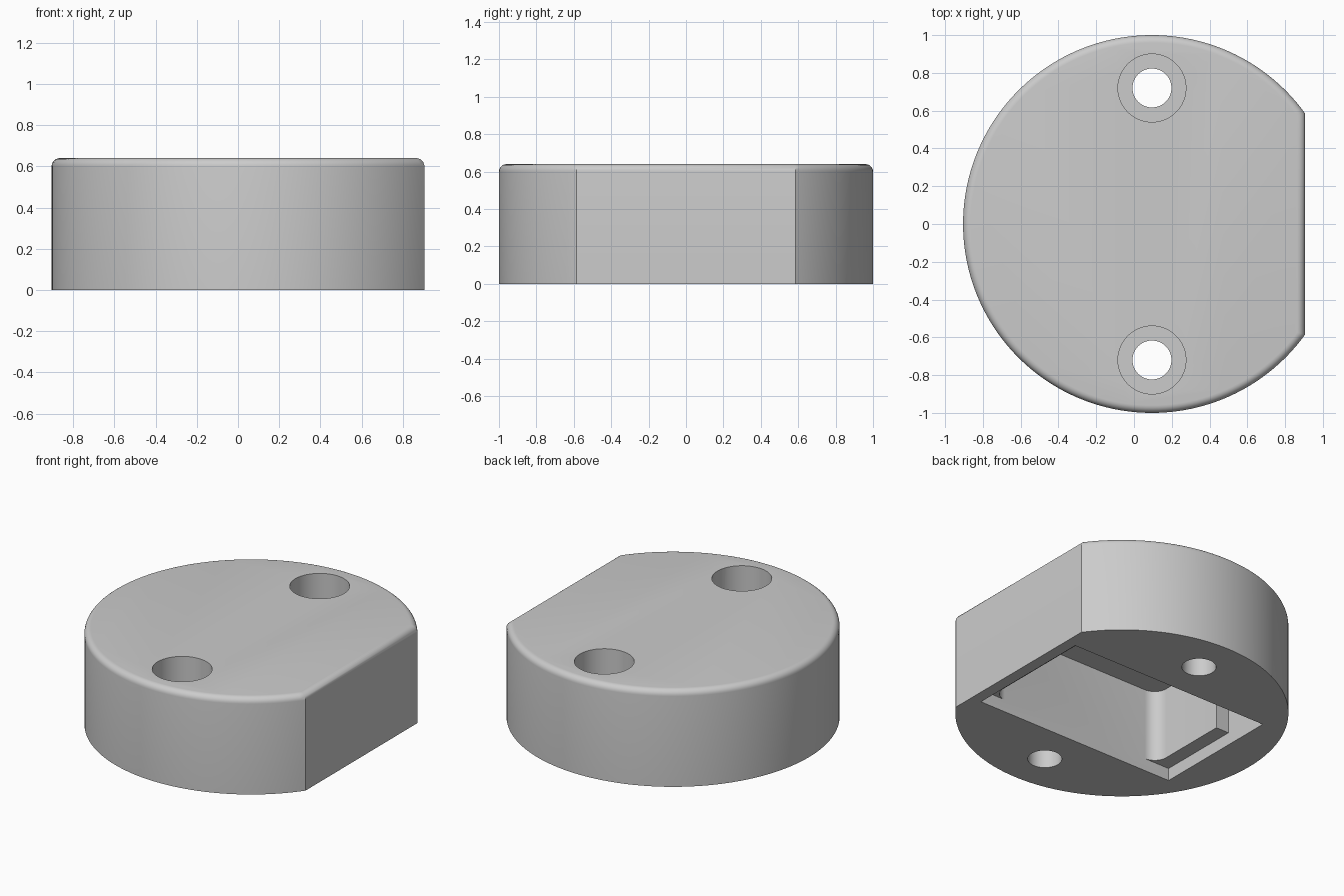
import bpy, bmesh, math

if "Cube" in bpy.data.objects:
    bpy.data.objects.remove(bpy.data.objects["Cube"], do_unlink=True)

CX = 0.095            # axis of the round body
HEIGHT = 0.64
FLAT = 0.81           # distance of the flat side from the axis


def arc(x, y, r, a0, a1, n):
    """Points on an arc, angles in radians."""
    return [(x + r * math.cos(a0 + (a1 - a0) * i / n),
             y + r * math.sin(a0 + (a1 - a0) * i / n)) for i in range(n + 1)]


def prism(name, outline, z0, z1, fillet=0):
    """Extrude a counter-clockwise outline, optionally rounding its top rim."""
    bm = bmesh.new()
    base = bm.faces.new([bm.verts.new((x + CX, y, z0)) for x, y in outline])
    ext = bmesh.ops.extrude_face_region(bm, geom=[base], use_keep_orig=True)
    top = [v for v in ext["geom"] if isinstance(v, bmesh.types.BMVert)]
    bmesh.ops.translate(bm, verts=top, vec=(0, 0, z1 - z0))
    bmesh.ops.recalc_face_normals(bm, faces=bm.faces)
    if fillet:
        rim = [e for e in bm.edges if all(v in top for v in e.verts)]
        bmesh.ops.bevel(bm, geom=rim, offset=fillet, segments=6,
                        profile=0.5, affect='EDGES')
    mesh = bpy.data.meshes.new(name)
    bm.to_mesh(mesh)
    bm.free()
    obj = bpy.data.objects.new(name, mesh)
    bpy.context.collection.objects.link(obj)
    return obj


def cut(body, cutter):
    """Subtract the cutter, then remove it."""
    mod = body.modifiers.new("cut", 'BOOLEAN')
    mod.operation, mod.solver, mod.object = 'DIFFERENCE', 'EXACT', cutter
    bpy.context.view_layer.objects.active = body
    bpy.ops.object.modifier_apply(modifier=mod.name)
    bpy.data.objects.remove(cutter, do_unlink=True)


# Round body with one flat side and a rounded top rim
a = math.acos(FLAT)
body = prism("housing", arc(0, 0, 1, a, 2 * math.pi - a, 144), 0, HEIGHT, 0.04)

# Two counterbored screw holes
for y in (-0.72, 0.72):
    for name, r, z0 in (("screw_hole", 0.103, -0.1), ("counterbore", 0.18, 0.24)):
        circle = arc(0, y, r, 0, 2 * math.pi, 48)[:-1]
        cut(body, prism(name, circle, z0, HEIGHT + 0.1))

# Shallow recess for a cover plate
W, D = 0.735, 0.44
cut(body, prism("cover_recess", [(-W, -D), (W, -D), (W, D), (-W, D)], -0.1, 0.083))

# Deep pocket with rounded corners and a notch at one end
IW, R, q = 0.64, 0.09, math.pi / 2
pocket = arc(R - IW, R - D, R, 2 * q, 3 * q, 8)
pocket += arc(IW - R, R - D, R, 3 * q, 4 * q, 8)
pocket += arc(IW - R, D - R, R, 0, q, 8)
pocket += [(-W, D), (-W, 0.12), (-IW, 0.12)]
cut(body, prism("deep_pocket", pocket, -0.1, 0.56))

# Plain grey finish
mat = bpy.data.materials.new("plain grey")
mat.use_nodes = True
grey = (0.6, 0.6, 0.6, 1)
mat.diffuse_color = grey
mat.node_tree.nodes["Principled BSDF"].inputs["Base Color"].default_value = grey
body.data.materials.clear()
body.data.materials.append(mat)

bpy.ops.object.select_all(action='DESELECT')
body.select_set(True)
bpy.context.view_layer.objects.active = body
bpy.ops.object.shade_smooth_by_angle(angle=math.radians(30))
